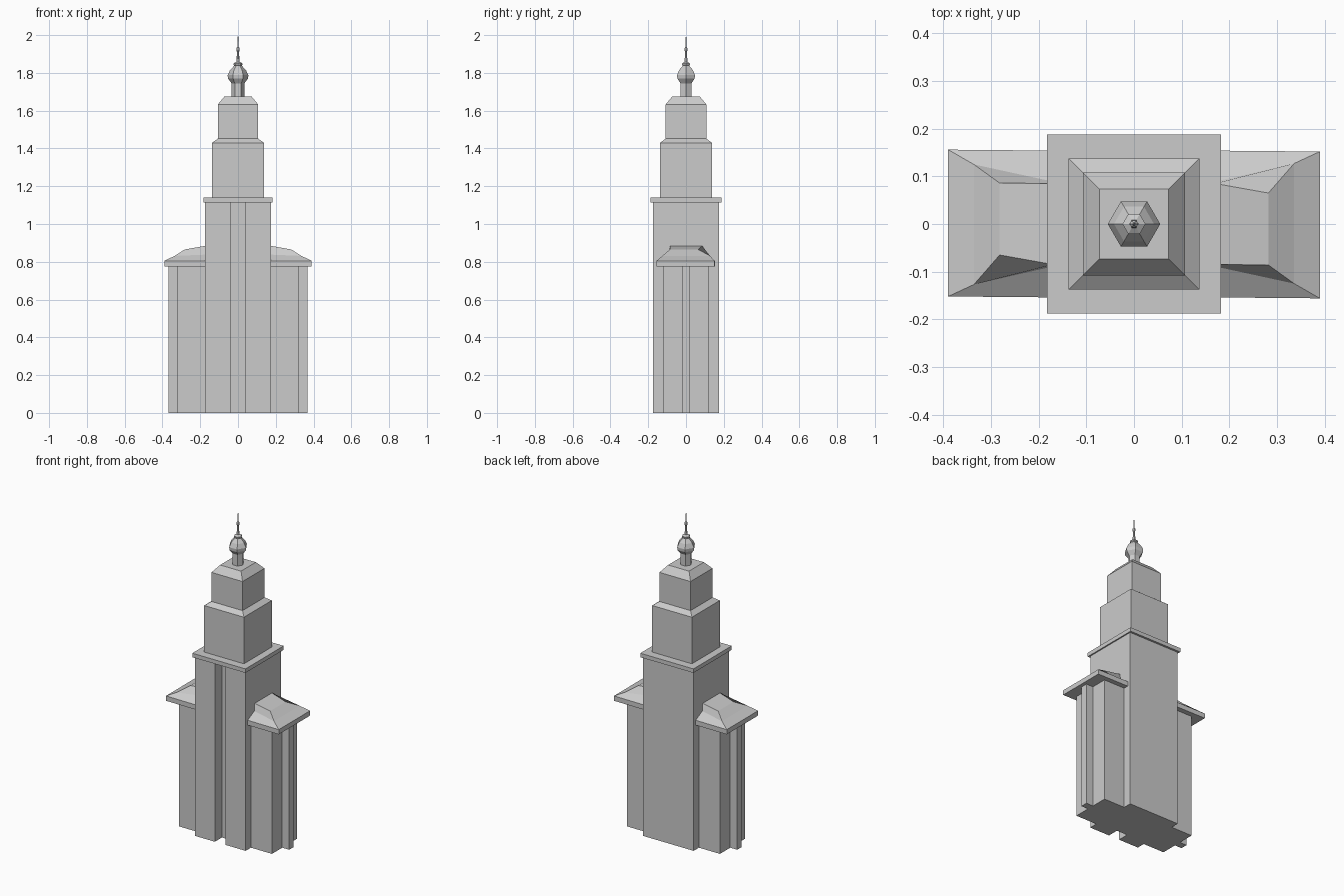
import bpy, bmesh, math

cube = bpy.data.objects.get("Cube")
if cube:
    bpy.data.objects.remove(cube, do_unlink=True)

stone = bpy.data.materials.new("pale grey stone")
stone.use_nodes = True
GREY = (0.6, 0.6, 0.6, 1)
stone.diffuse_color = GREY
stone.node_tree.nodes["Principled BSDF"].inputs["Base Color"].default_value = GREY


def loft(name, rings, turn=1):
    """Join stacked rings of points into a closed solid; turn=-1 spins it half round."""
    bm = bmesh.new()
    rows = [[bm.verts.new((x * turn, y * turn, z)) for x, y, z in r] for r in rings]
    n = len(rows[0])
    for low, high in zip(rows, rows[1:]):
        for i in range(n):
            j = (i + 1) % n
            bm.faces.new((low[i], low[j], high[j], high[i]))
    bm.faces.new(rows[0][::-1])
    bm.faces.new(rows[-1])
    bmesh.ops.recalc_face_normals(bm, faces=bm.faces)
    mesh = bpy.data.meshes.new(name)
    bm.to_mesh(mesh)
    bm.free()
    mesh.materials.append(stone)
    obj = bpy.data.objects.new(name, mesh)
    bpy.context.collection.objects.link(obj)
    return obj


def square(hx, hy, z):
    return [(-hx, -hy, z), (hx, -hy, z), (hx, hy, z), (-hx, hy, z)]


def polygon(r, z, sides=6):
    return [(r * math.cos(math.tau * i / sides), r * math.sin(math.tau * i / sides), z)
            for i in range(sides)]


def prism(name, outline, z0, z1, turn=1):
    return loft(name, [[(x, y, z) for x, y in outline] for z in (z0, z1)], turn)


# Main shaft with a recessed slot down the front
H, SLOT, BACK = 0.175, 0.037, -0.105
prism("tower_shaft", [(-H, -H), (-SLOT, -H), (-SLOT, BACK), (SLOT, BACK),
                      (SLOT, -H), (H, -H), (H, H), (-H, H)], 0, 1.117)
loft("tower_cornice", [square(0.183, 0.188, z) for z in (1.115, 1.14)])

# Two stepped upper tiers with sloped tops
loft("middle_tier", [square(0.137, 0.137, 1.135), square(0.137, 0.137, 1.43),
                     square(0.107, 0.108, 1.452)])
loft("upper_tier", [square(0.107, 0.108, 1.445), square(0.107, 0.108, 1.633),
                    square(0.072, 0.073, 1.675)])

# Side wings: the right one is the left one turned half round
W, D, P = 0.32, 0.123, 0.022
for side, turn in (("left", 1), ("right", -1)):
    prism(side + "_wing", [(0.15, -D), (W, -D), (W, -P), (0.368, -P),
                           (0.368, P), (W, P), (W, D), (0.15, D)], 0, 0.78, turn)
    # Each level: outer x, front and back y outside, inner half depth, z outside and inside
    levels = [(0.39, -0.156, 0.152, 0.154, 0.775, 0.775),
              (0.39, -0.156, 0.152, 0.154, 0.805, 0.805),
              (0.336, -0.125, 0.127, 0.089, 0.831, 0.838),
              (0.282, -0.086, 0.065, 0.085, 0.865, 0.885)]
    loft(side + "_wing_roof",
         [[(0.17, -yi, zi), (x, y0, zo), (x, y1, zo), (0.17, yi, zi)]
          for x, y0, y1, yi, zo, zi in levels], turn)

# Six-sided lantern, onion dome and spire
loft("lantern", [polygon(0.034, 1.67), polygon(0.034, 1.76)])
loft("lantern_dome", [polygon(r, z) for r, z in
                      [(0.034, 1.745), (0.053, 1.77), (0.055, 1.788), (0.042, 1.815),
                       (0.02, 1.838)]])
loft("dome_collar", [polygon(r, z) for r, z in
                     [(0.014, 1.835), (0.024, 1.843), (0.024, 1.85), (0.01, 1.858)]])
loft("spire", [polygon(r, z) for r, z in
               [(0.01, 1.85), (0.005, 1.91), (0.009, 1.92), (0.009, 1.93),
                (0.004, 1.937), (0.001, 2.0)]])
